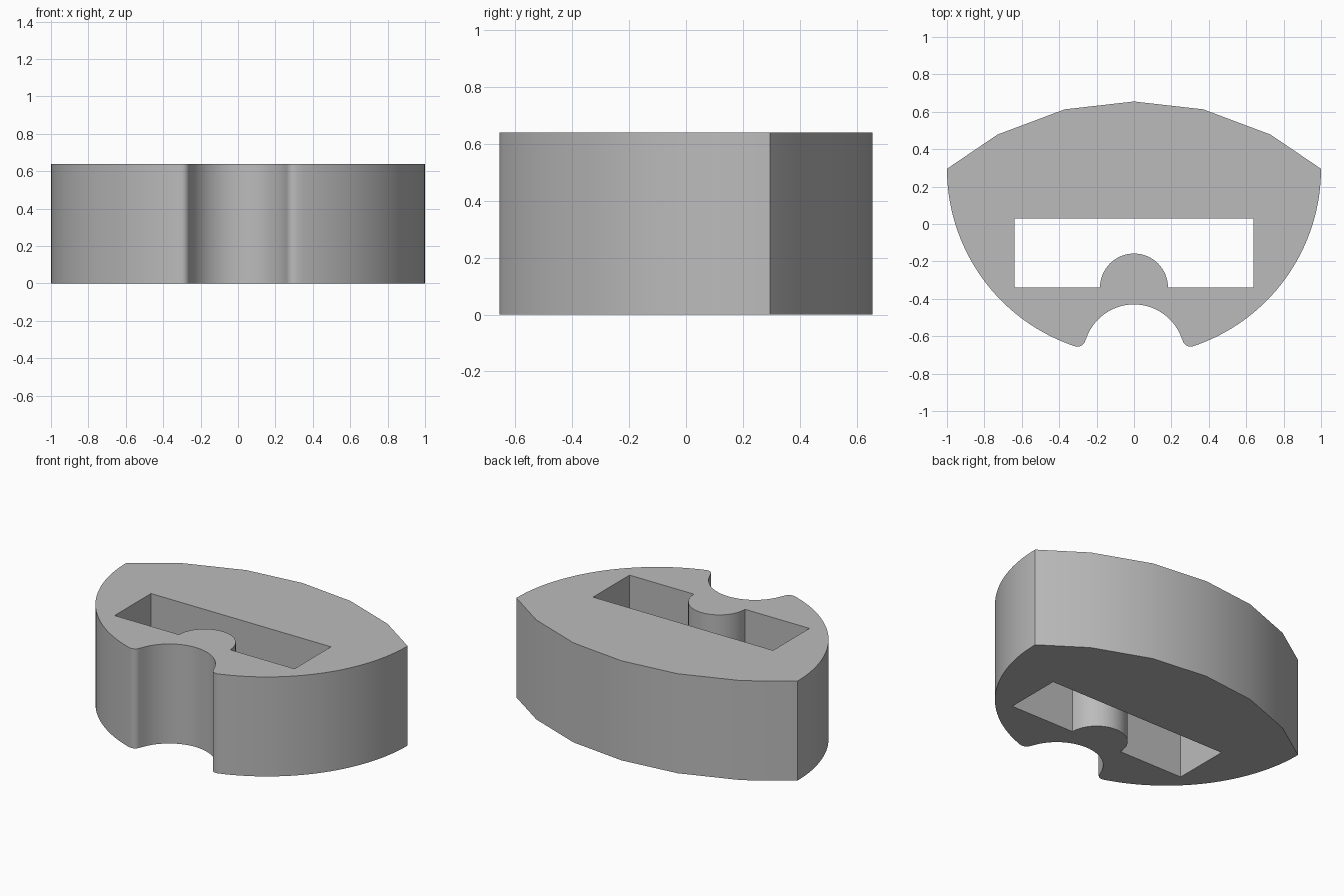
import bpy, bmesh
from math import sin, cos, radians

cube = bpy.data.objects.get("Cube")
if cube:
    bpy.data.objects.remove(cube)

HEIGHT = 0.64


def arc(cx, cy, r, start, end, steps):
    """Points along a circular arc, angles in degrees."""
    angles = [radians(start + (end - start) * i / steps) for i in range(steps + 1)]
    return [(cx + r * cos(a), cy + r * sin(a)) for a in angles]


def mirrored(half):
    """Complete an outline given its right half, leaving out shared centre points."""
    return half + [(-x, y) for x, y in reversed(half) if abs(x) > 1e-5]


# Outer outline: faceted back, round flank, rounded tip, front notch
back = [(0, 0.655), (0.37, 0.613), (0.73, 0.478)]
flank = arc(0, 0.295, 1.0, 0, -71.8, 32)
tip = arc(0.30, -0.615, 0.04, -71.8, -164.2, 8)
notch = arc(0, -0.70, 0.27, 15.8, 90, 16)
outer = mirrored(back + flank + tip[1:] + notch[1:])

# Slot outline: rectangle with a round boss rising from its front wall
boss = arc(0, -0.34, 0.182, 90, 0, 16)
slot = mirrored(boss + [(0.64, -0.34), (0.64, 0.03)])

# Fill between the outlines and extrude
bm = bmesh.new()
edges = []
for outline in (outer, slot):
    verts = [bm.verts.new((x, y, 0)) for x, y in outline]
    edges += [bm.edges.new((v, verts[i - 1])) for i, v in enumerate(verts)]
bmesh.ops.triangle_fill(bm, edges=edges, use_beauty=True)
result = bmesh.ops.extrude_face_region(bm, geom=bm.faces[:], use_keep_orig=True)
top = [g for g in result["geom"] if isinstance(g, bmesh.types.BMVert)]
bmesh.ops.translate(bm, verts=top, vec=(0, 0, HEIGHT))
bmesh.ops.recalc_face_normals(bm, faces=bm.faces[:])

mesh = bpy.data.meshes.new("slotted_block")
bm.to_mesh(mesh)
bm.free()
block = bpy.data.objects.new("slotted_block", mesh)
bpy.context.collection.objects.link(block)

# Plain grey
grey = bpy.data.materials.new("plain_grey")
grey.use_nodes = True
colour = (0.5, 0.5, 0.5, 1)
grey.diffuse_color = colour
grey.node_tree.nodes["Principled BSDF"].inputs["Base Color"].default_value = colour
mesh.materials.append(grey)

# Smooth curved walls, sharp corners
bpy.ops.object.select_all(action="DESELECT")
block.select_set(True)
bpy.context.view_layer.objects.active = block
bpy.ops.object.shade_smooth_by_angle(angle=radians(30))
